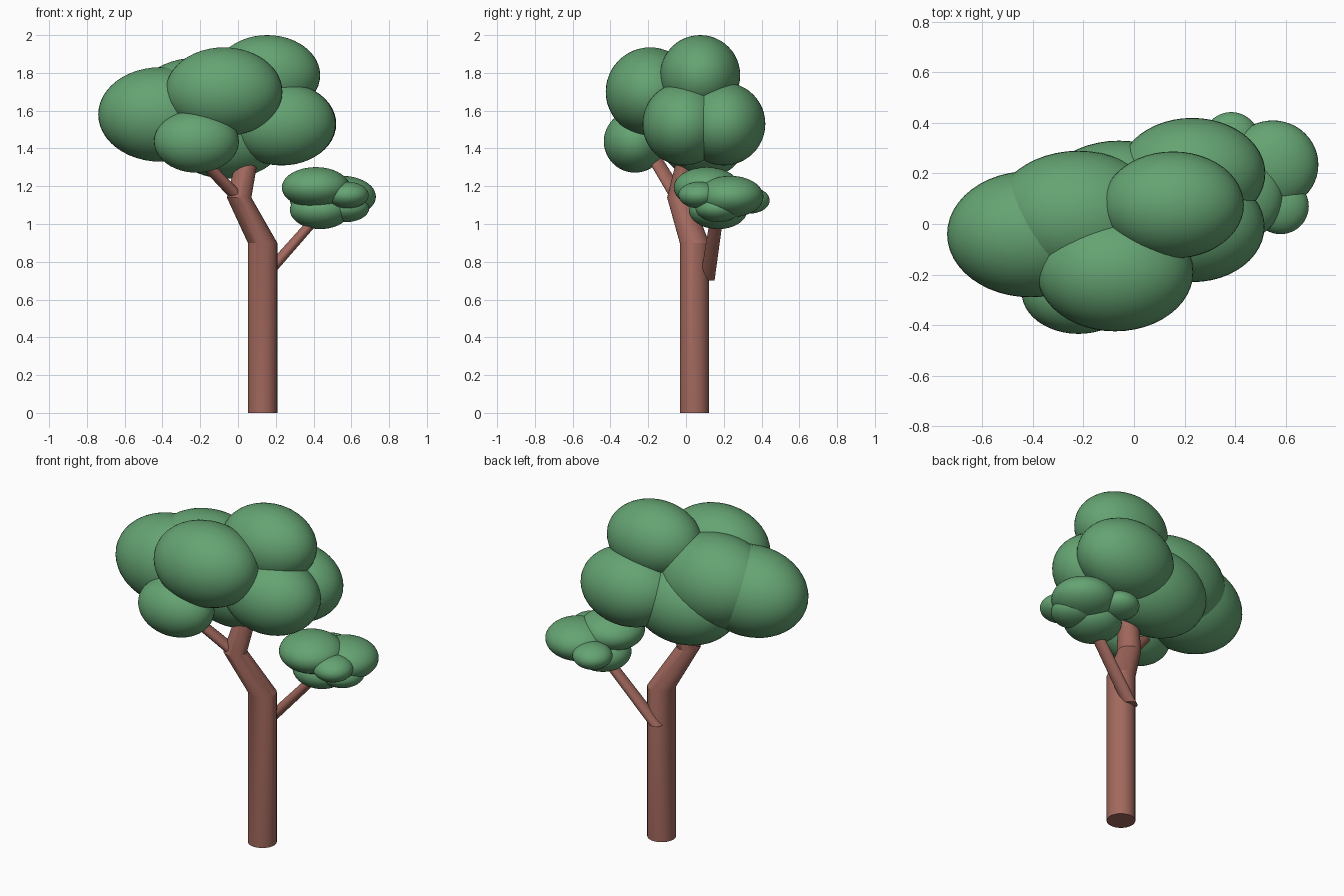
import bpy, bmesh, math

if "Cube" in bpy.data.objects:
    bpy.data.objects.remove(bpy.data.objects["Cube"])

def material(name, rgb):
    m = bpy.data.materials.new(name)
    m.diffuse_color = (*rgb, 1)
    m.use_nodes = True
    m.node_tree.nodes["Principled BSDF"].inputs["Base Color"].default_value = m.diffuse_color
    return m

BARK = material("bark", (0.36, 0.14, 0.11))
LEAF = material("leaf", (0.13, 0.37, 0.17))

def add_mesh(name, bm, mat):
    bmesh.ops.recalc_face_normals(bm, faces=bm.faces)
    me = bpy.data.meshes.new(name)
    bm.to_mesh(me)
    bm.free()
    me.materials.append(mat)
    ob = bpy.data.objects.new(name, me)
    bpy.context.collection.objects.link(ob)
    bpy.context.view_layer.objects.active = ob
    bpy.ops.object.select_all(action='DESELECT')
    ob.select_set(True)
    bpy.ops.object.shade_smooth_by_angle(angle=math.radians(25))
    return ob

def limb(name, stations, sides=32):
    """Stack of level rings (x, y, z, radius) joined into a capped limb."""
    bm = bmesh.new()
    rings = []
    for x, y, z, r in stations:
        rings.append([bm.verts.new((x + r * math.cos(2 * math.pi * i / sides),
                                    y + r * math.sin(2 * math.pi * i / sides), z))
                      for i in range(sides)])
    for a, b in zip(rings, rings[1:]):
        for i in range(sides):
            j = (i + 1) % sides
            bm.faces.new((a[i], a[j], b[j], b[i]))
    bm.faces.new(rings[0][::-1])
    bm.faces.new(rings[-1])
    return add_mesh(name, bm, BARK)

def foliage(name, centre, radii):
    """Smooth ellipsoid clump of leaves."""
    bm = bmesh.new()
    bmesh.ops.create_uvsphere(bm, u_segments=48, v_segments=24, radius=1)
    bmesh.ops.scale(bm, vec=radii, verts=bm.verts)
    ob = add_mesh(name, bm, LEAF)
    ob.location = centre

# Trunk and branches
limb("trunk", [(0.13, 0.045, 0, 0.078), (0.13, 0.045, 0.90, 0.078),
               (0.006, -0.035, 1.14, 0.065), (0.06, 0.02, 1.40, 0.055)])
limb("front_branch", [(0.0, -0.04, 1.14, 0.045), (-0.22, -0.18, 1.37, 0.04)])
limb("side_branch", [(0.12, 0.112, 0.70, 0.039), (0.43, 0.165, 1.05, 0.034)])

# Main crown: clumps with equal depth and height radius
crown = [
    ("top",         (0.155, 0.075, 1.788), 0.28, 0.212),
    ("front",       (-0.075, -0.19, 1.70), 0.31, 0.235),
    ("left",        (-0.41, -0.04, 1.58),  0.33, 0.25),
    ("back_left",   (-0.22, 0.03, 1.62),   0.34, 0.26),
    ("centre",      (-0.06, 0.09, 1.48),   0.32, 0.24),
    ("back_right",  (0.23, 0.20, 1.53),    0.29, 0.22),
    ("front_right", (0.232, -0.01, 1.53),  0.285, 0.22),
    ("low_front",   (-0.22, -0.27, 1.437), 0.225, 0.165),
]
for name, c, rx, r in crown:
    foliage("crown_" + name, c, (rx, r, r))

# Small flattened cluster on the side branch
cluster = [
    ("top",         (0.412, 0.11, 1.193), (0.18, 0.175, 0.108)),
    ("right",       (0.55, 0.235, 1.145), (0.18, 0.175, 0.11)),
    ("small_front", (0.58, 0.07, 1.153),  (0.112, 0.11, 0.07)),
    ("small_back",  (0.385, 0.335, 1.125), (0.11, 0.108, 0.07)),
    ("bottom",      (0.435, 0.17, 1.075), (0.16, 0.155, 0.102)),
    ("low_right",   (0.57, 0.17, 1.085),  (0.125, 0.12, 0.075)),
]
for name, c, r in cluster:
    foliage("cluster_" + name, c, r)
